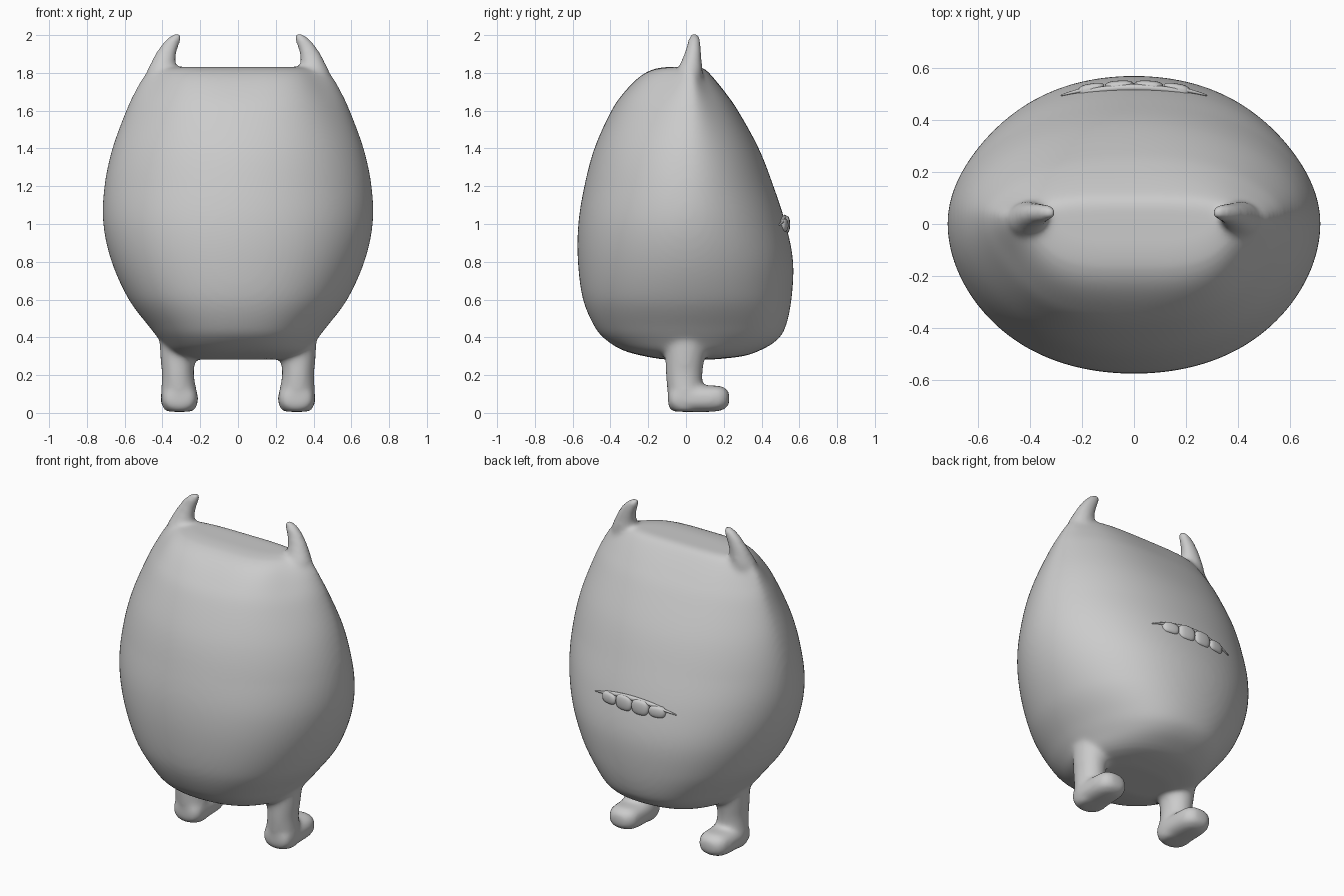
import bpy, bmesh, math
from mathutils import Vector

if "Cube" in bpy.data.objects:
    bpy.data.objects.remove(bpy.data.objects["Cube"])

# Body profile: z, half width, front y, back y, side pinch
BODY = [(.283, .24, -.12, .15, .04), (.30, .32, -.22, .30, .04), (.33, .37, -.33, .39, .04),
        (.38, .41, -.415, .475, .03), (.45, .465, -.48, .525, .02), (.60, .578, -.545, .558, .01),
        (.80, .669, -.572, .567, .01), (1.0, .713, -.57, .528, .01), (1.2, .707, -.538, .463, .01),
        (1.4, .665, -.485, .385, .02), (1.6, .592, -.395, .275, .05), (1.7, .546, -.325, .205, .09),
        (1.78, .50, -.245, .14, .13), (1.82, .455, -.17, .10, .15), (1.832, .39, -.09, .07, .15)]


def spline(rows, steps):
    """Catmull-Rom through rows of numbers."""
    out = []
    for i in range(len(rows) - 1):
        a, b, c, d = (rows[min(max(i + k, 0), len(rows) - 1)] for k in (-1, 0, 1, 2))
        for s in range(steps):
            t = s / steps
            out.append([.5 * (2*q + (r-p)*t + (2*p-5*q+4*r-w)*t*t + (3*q-p-3*r+w)*t**3)
                        for p, q, r, w in zip(a, b, c, d)])
    out.append(list(rows[-1]))
    return out


def loft(bm, rings):
    """Skin closed rings of points and cap both ends."""
    vs = [[bm.verts.new(p) for p in ring] for ring in rings]
    n = len(vs[0])
    for a, b in zip(vs, vs[1:]):
        for i in range(n):
            bm.faces.new((a[i], a[(i+1) % n], b[(i+1) % n], b[i]))
    bm.faces.new(vs[0])
    bm.faces.new(vs[-1])


def ring(c, u, v, n=32, p=2):
    """Superellipse ring."""
    pts = []
    for i in range(n):
        a = 2 * math.pi * i / n
        ca, sa = math.cos(a), math.sin(a)
        pts.append(Vector(c) + Vector(u) * math.copysign(abs(ca)**(2/p), ca)
                   + Vector(v) * math.copysign(abs(sa)**(2/p), sa))
    return pts


def body_ring(row, n=96):
    """Oval, fuller low down and pinched at the sides under the horns."""
    z, hx, yf, yb, k = row
    m = .035 * min(max((z - 1.0) / .8, 0), 1)
    g = .025 * min(max((1.2 - z) / .6, 0), 1)
    pts = []
    for i in range(n):
        a = 2 * math.pi * i / n
        r = 1 + math.sin(2*a)**2 * (g - k * math.cos(2*a))
        s = r * math.sin(a)
        pts.append((hx * r * math.cos(a), m + s * (yb - m if s > 0 else m - yf), z))
    return pts


def finish(bm, name):
    bmesh.ops.recalc_face_normals(bm, faces=bm.faces)
    me = bpy.data.meshes.new(name)
    bm.to_mesh(me)
    bm.free()
    for f in me.polygons:
        f.use_smooth = True
    ob = bpy.data.objects.new(name, me)
    bpy.context.collection.objects.link(ob)
    return ob


PROFILE = spline(BODY, 6)


def back_y(x, z):
    """Depth of the back surface at x, z."""
    pts = body_ring(min(PROFILE, key=lambda r: abs(r[0] - z)), 720)[:360]
    return min(pts, key=lambda p: abs(p[0] - x))[1]


# Egg-shaped torso
bm = bmesh.new()
loft(bm, [body_ring(r) for r in PROFILE])

# Horn and leg: x, y, z, half width, half depth
HORN = [(.38, .02, 1.50, .08, .05), (.405, .015, 1.72, .085, .065), (.405, .018, 1.80, .08, .07),
        (.397, .027, 1.85, .066, .058), (.382, .036, 1.90, .056, .046),
        (.358, .042, 1.95, .047, .037), (.335, .044, 1.985, .037, .03),
        (.322, .044, 2.005, .022, .02), (.318, .044, 2.012, .008, .008)]
LEG = [(.27, 0, .54, .14, .14), (.30, 0, .38, .115, .12), (.317, -.006, .28, .093, .104),
       (.318, -.01, .20, .085, .097), (.312, -.005, .10, .096, .092), (.31, -.005, .03, .09, .085),
       (.31, -.005, .006, .07, .065)]
# Foot: y, centre z, half width, half height
FOOT = [(-.095, .075, .05, .04), (-.07, .075, .085, .062), (0, .075, .098, .07),
        (.12, .075, .098, .07), (.18, .077, .09, .066), (.215, .077, .066, .05),
        (.23, .077, .03, .025)]
for s in (-1, 1):
    for rows in (HORN, LEG):
        loft(bm, [ring((s*x, y, z), (rx, 0, 0), (0, ry, 0))
                  for x, y, z, rx, ry in spline(rows, 4)])
    loft(bm, [ring((s * .31, y, z), (w, 0, 0), (0, 0, h), p=2.6)
              for y, z, w, h in spline(FOOT, 4)])
body = finish(bm, "body_with_horns_and_legs")
# Fuse into one soft skin
rm = body.modifiers.new("fuse", 'REMESH')
rm.mode = 'VOXEL'
rm.voxel_size = .014
rm.use_smooth_shade = True
sm = body.modifiers.new("soften", 'SMOOTH')
sm.factor = .5
sm.iterations = 12


def lip_z(x):
    return 1.035 - .04 * (x / .28)**2


# Thin upper lip tapering to the mouth corners
bm = bmesh.new()
rings = []
for i in range(33):
    x = -.28 + .56 * i / 32
    r = .003 + .011 * (1 - (x / .28)**2)
    z = lip_z(x)
    rings.append(ring((x, back_y(x, z) + .004, z), (0, r, 0), (0, 0, r), 12))
loft(bm, rings)
finish(bm, "upper_lip")

# Teeth hanging below the lip
for i, (x, w, h) in enumerate([(-.165, .052, .034), (-.056, .057, .045),
                               (.056, .057, .045), (.165, .052, .034)]):
    bm = bmesh.new()
    z = lip_z(x) - h * .8
    y = back_y(x, z)
    slope = (back_y(x + .03, z) - back_y(x - .03, z)) / .06
    rings = []
    for k in range(13):
        t = math.pi * .97 * (k / 12 - .5)
        c = math.cos(t)**.5
        rings.append(ring((x, y, z + h * math.sin(t)),
                          (w * c, w * c * slope, 0), (0, .024 * c, 0), 20, 2.8))
    loft(bm, rings)
    finish(bm, f"tooth_{i + 1}")
